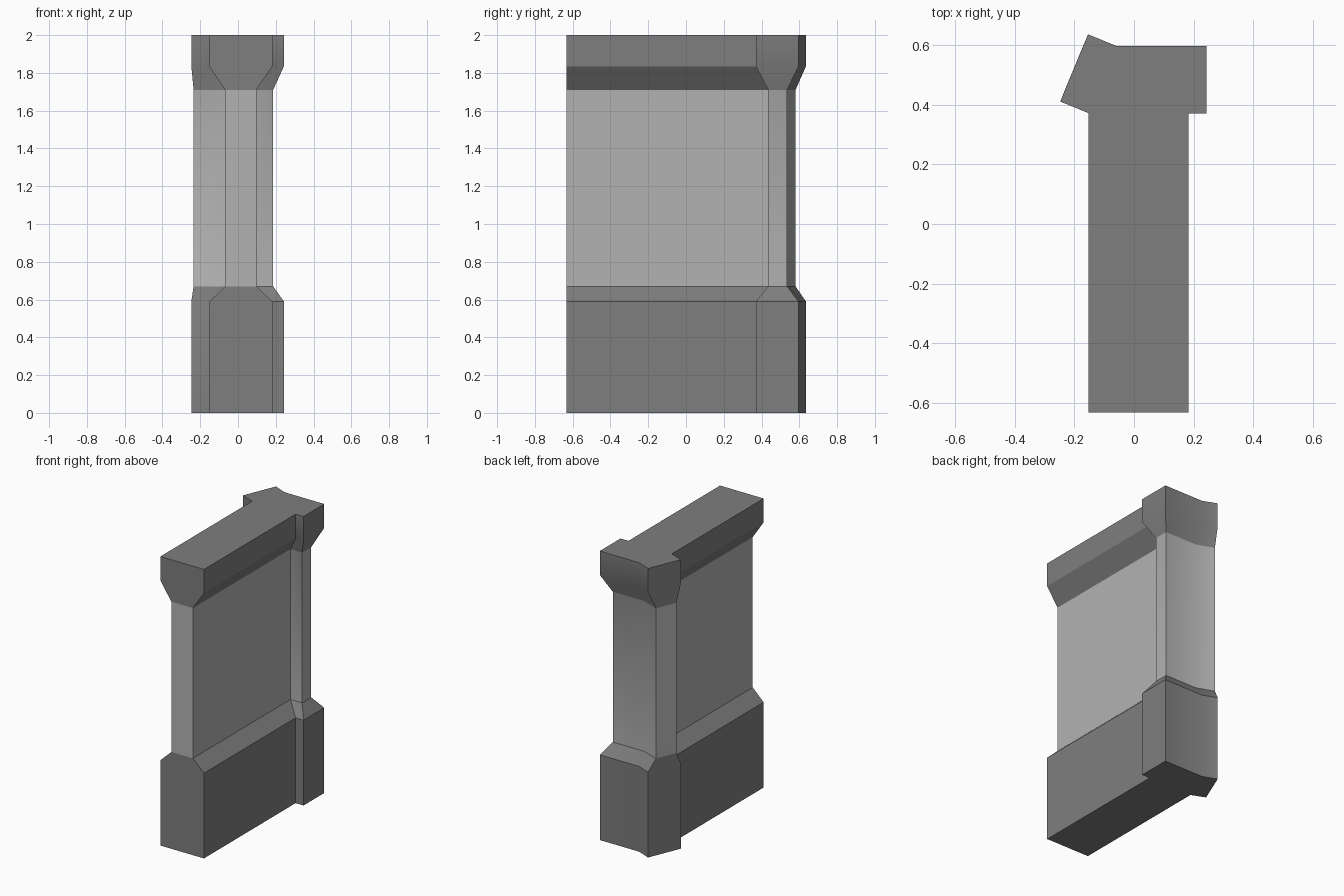
import bpy
import bmesh
import math

cube = bpy.data.objects.get("Cube")
if cube:
    bpy.data.objects.remove(cube, do_unlink=True)


def make_material(name, value):
    mat = bpy.data.materials.new(name)
    mat.use_nodes = True
    colour = (value, value, value, 1.0)
    mat.diffuse_color = colour
    mat.node_tree.nodes["Principled BSDF"].inputs["Base Color"].default_value = colour
    return mat


dark = make_material("dark grey stone", 0.21)
light = make_material("light grey panel", 0.45)

# Footprint of the plinth and top beam: wall, pillar, angled corner stub
wide = [(-0.152, -0.632), (0.182, -0.632), (0.182, 0.37), (0.243, 0.37),
        (0.243, 0.596), (-0.058, 0.596), (-0.154, 0.635), (-0.247, 0.41),
        (-0.152, 0.371)]

# Matching footprint of the recessed middle
narrow = [(-0.068, -0.632), (0.097, -0.632), (0.097, 0.435), (0.186, 0.435),
          (0.186, 0.535), (-0.055, 0.535), (-0.177, 0.58), (-0.235, 0.44),
          (-0.068, 0.371)]

# Heights of plinth, lower slope, panel, upper slope and beam
levels = [(0.0, wide), (0.59, wide), (0.67, narrow),
          (1.71, narrow), (1.835, wide), (2.0, wide)]
PANEL_BAND = 2

bm = bmesh.new()
rings = [[bm.verts.new((x, y, z)) for x, y in outline] for z, outline in levels]

# Side bands, with the lighter colour on the panel
for band, (low, high) in enumerate(zip(rings, rings[1:])):
    for i in range(len(low)):
        j = (i + 1) % len(low)
        face = bm.faces.new((low[i], low[j], high[j], high[i]))
        face.material_index = 1 if band == PANEL_BAND else 0

# Underside and top
bm.faces.new(list(reversed(rings[0])))
bm.faces.new(rings[-1])
bmesh.ops.recalc_face_normals(bm, faces=bm.faces[:])

mesh = bpy.data.meshes.new("wall_section")
bm.to_mesh(mesh)
bm.free()
mesh.materials.append(dark)
mesh.materials.append(light)

wall = bpy.data.objects.new("wall_section", mesh)
bpy.context.collection.objects.link(wall)
bpy.ops.object.select_all(action="DESELECT")
wall.select_set(True)
bpy.context.view_layer.objects.active = wall
bpy.ops.object.shade_smooth_by_angle(angle=math.radians(30))
